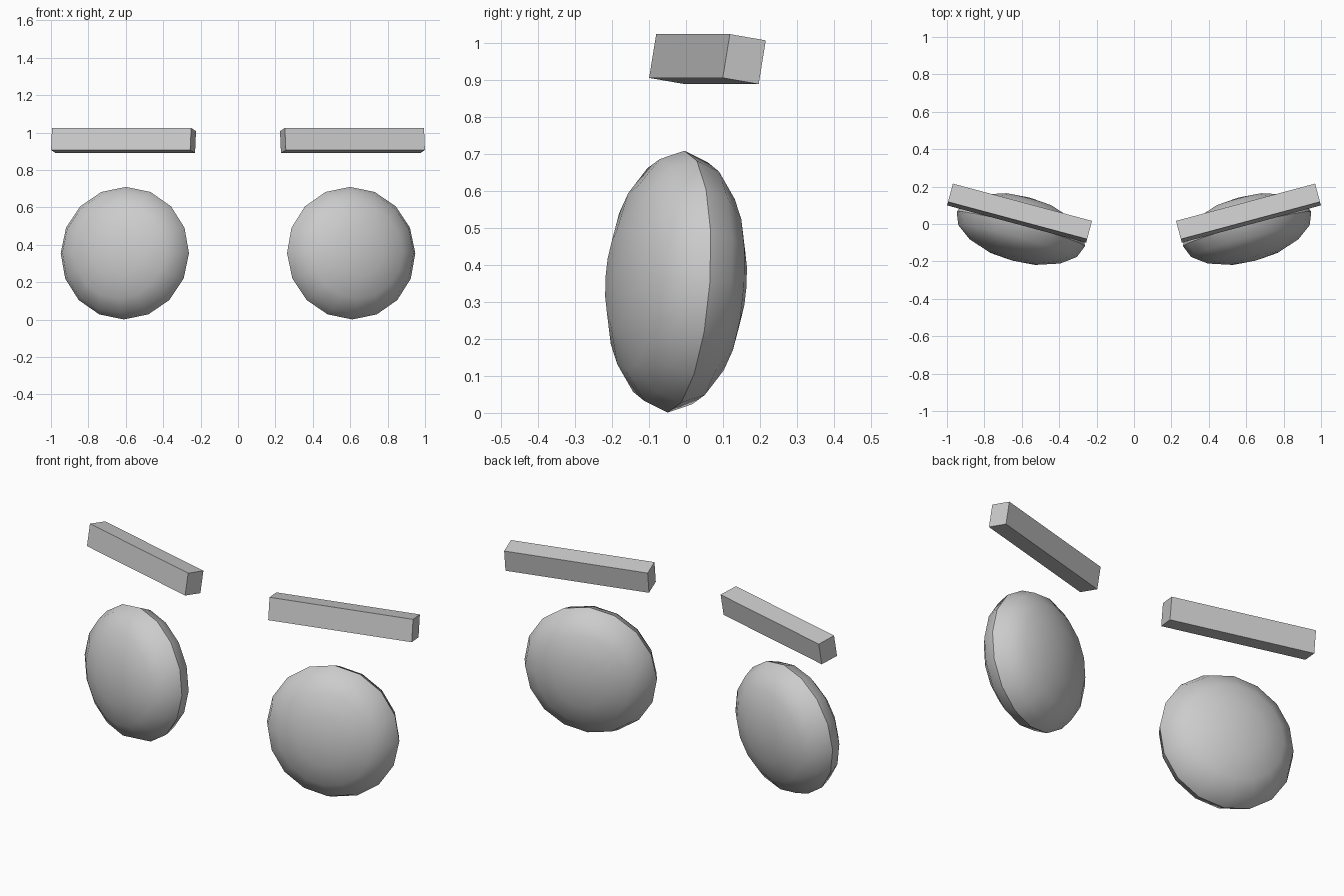
import bpy
import bmesh
from math import radians
from mathutils import Matrix, Vector

cube = bpy.data.objects.get("Cube")
if cube:
    bpy.data.objects.remove(cube, do_unlink=True)

# Single plain grey material
GREY = (0.6, 0.6, 0.6, 1.0)
grey = bpy.data.materials.new("light_grey")
grey.use_nodes = True
grey.diffuse_color = GREY
for node in grey.node_tree.nodes:
    if node.type == 'BSDF_PRINCIPLED':
        node.inputs["Base Color"].default_value = GREY


def add_part(name, bm, location, pitch, yaw):
    """Turn a bmesh into an object, leaned back by pitch and swung by yaw."""
    mesh = bpy.data.meshes.new(name)
    bmesh.ops.recalc_face_normals(bm, faces=bm.faces)
    bm.to_mesh(mesh)
    bm.free()
    mesh.materials.append(grey)
    obj = bpy.data.objects.new(name, mesh)
    obj.location = location
    obj.rotation_euler = (radians(pitch), 0, radians(yaw))
    bpy.context.collection.objects.link(obj)
    return obj


def add_eye(name, side):
    # Flattened ball with its poles facing front and back
    bm = bmesh.new()
    bmesh.ops.create_uvsphere(bm, u_segments=16, v_segments=8, radius=1)
    bmesh.ops.rotate(bm, verts=bm.verts, matrix=Matrix.Rotation(radians(90), 3, 'X'))
    bmesh.ops.scale(bm, verts=bm.verts, vec=Vector((0.355, 0.175, 0.355)))
    eye = add_part(name, bm, (side * 0.605, -0.027, 0.355), -3.8, side * 15)
    # Smooth lens faces with a crisp rim
    bpy.ops.object.select_all(action='DESELECT')
    eye.select_set(True)
    bpy.context.view_layer.objects.active = eye
    bpy.ops.object.shade_smooth_by_angle(angle=radians(40))


def add_brow(name, side):
    # Straight square-edged bar above the eye
    bm = bmesh.new()
    bmesh.ops.create_cube(bm, size=1)
    bmesh.ops.scale(bm, verts=bm.verts, vec=Vector((0.77, 0.102, 0.12)))
    add_part(name, bm, (side * 0.612, 0.058, 0.957), -9.5, side * 15)


for label, side in (("left", 1), ("right", -1)):
    add_eye(label + "_eye", side)
    add_brow(label + "_brow", side)
